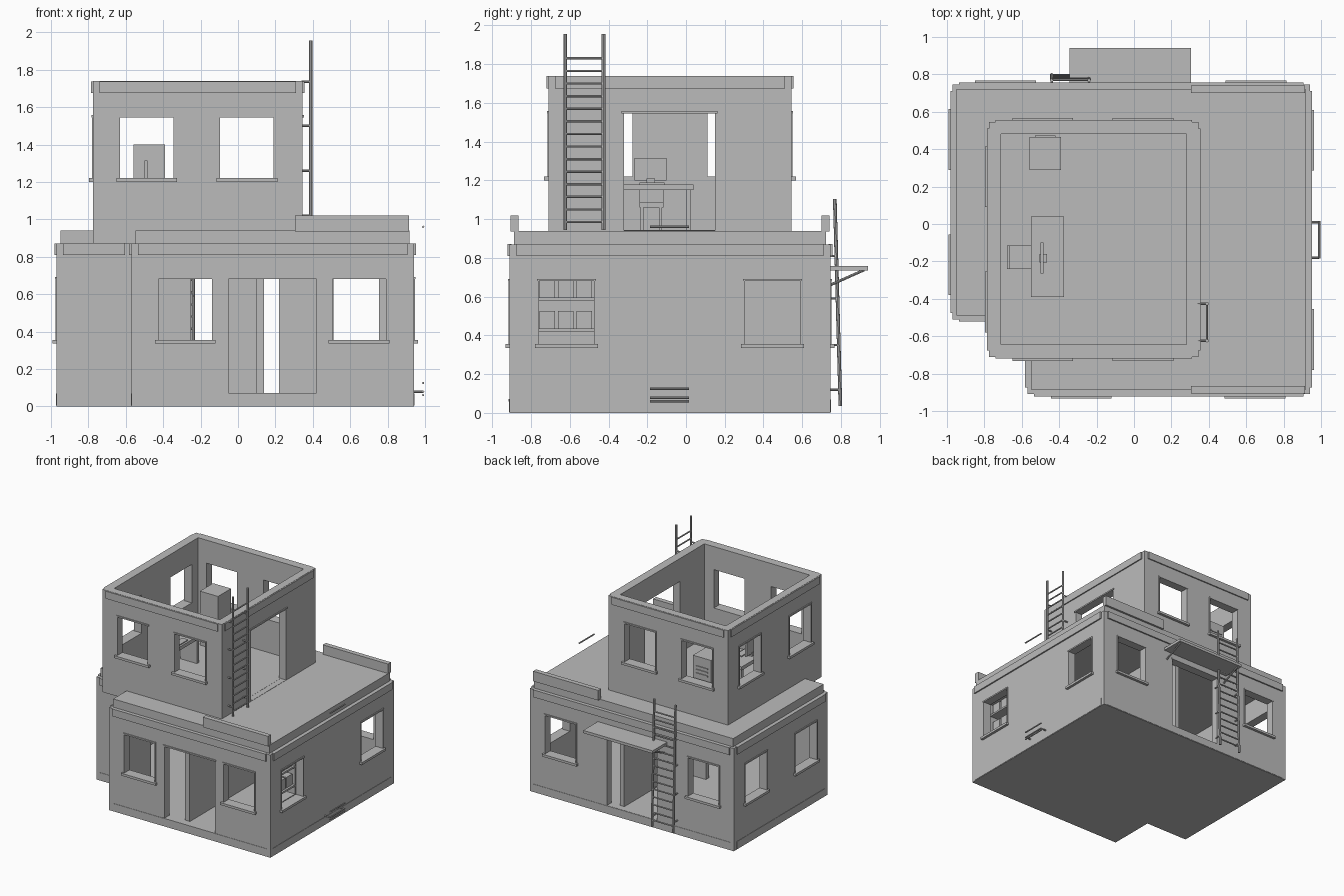
import bpy, bmesh
from mathutils import Vector, Matrix

cube = bpy.data.objects.get("Cube")
if cube:
    bpy.data.objects.remove(cube)

grey = bpy.data.materials.new("plain grey")
grey.use_nodes = True
grey.diffuse_color = (0.5, 0.5, 0.5, 1)
grey.node_tree.nodes["Principled BSDF"].inputs["Base Color"].default_value = grey.diffuse_color


def finish(name, bm):
    bmesh.ops.recalc_face_normals(bm, faces=bm.faces[:])
    mesh = bpy.data.meshes.new(name)
    bm.to_mesh(mesh)
    bm.free()
    mesh.materials.append(grey)
    ob = bpy.data.objects.new(name, mesh)
    bpy.context.collection.objects.link(ob)
    return ob


def add_box(bm, x0, x1, y0, y1, z0, z1):
    lo, hi = Vector((x0, y0, z0)), Vector((x1, y1, z1))
    m = Matrix.Translation((lo + hi) / 2) @ Matrix.Diagonal((hi - lo).to_4d())
    bmesh.ops.create_cube(bm, size=1, matrix=m)


def add_rod(bm, a, b, r=0.006, sides=8):
    a, b = Vector(a), Vector(b)
    m = Matrix.Translation((a + b) / 2) @ (b - a).to_track_quat('Z', 'Y').to_matrix().to_4x4()
    bmesh.ops.create_cone(bm, cap_ends=True, segments=sides, radius1=r, radius2=r,
                          depth=(b - a).length, matrix=m)


def boxes(name, *items):
    bm = bmesh.new()
    for it in items:
        add_box(bm, *it)
    return finish(name, bm)


def offset(poly, t):
    """Inset a counter-clockwise right-angled outline."""
    out = []
    for i, p in enumerate(poly):
        p, a, b = Vector(p), Vector(poly[i - 1]), Vector(poly[(i + 1) % len(poly)])
        d, e = (p - a).normalized(), (b - p).normalized()
        out.append(p + t * Vector((-d.y - e.y, d.x + e.x)))
    return out


def prism(name, poly, z0, z1):
    bm = bmesh.new()
    face = bm.faces.new([bm.verts.new((p[0], p[1], z0)) for p in poly])
    ext = bmesh.ops.extrude_face_region(bm, geom=[face])["geom"]
    bmesh.ops.translate(bm, vec=(0, 0, z1 - z0),
                        verts=[v for v in ext if isinstance(v, bmesh.types.BMVert)])
    return finish(name, bm)


def shell(name, poly, z0, z1, thick, openings):
    """Ring of walls with openings cut through it."""
    bm = bmesh.new()
    rings = [[bm.verts.new((p[0], p[1], z)) for p in q]
             for q, z in ((poly, z0), (poly, z1), (offset(poly, thick), z1), (offset(poly, thick), z0))]
    for k in range(4):
        a, b = rings[k], rings[(k + 1) % 4]
        for i in range(len(a)):
            j = (i + 1) % len(a)
            bm.faces.new((a[i], a[j], b[j], b[i]))
    walls = finish(name, bm)
    cutter = boxes(name + "_cutter", *openings)
    cutter.hide_render = True
    mod = walls.modifiers.new("openings", 'BOOLEAN')
    mod.operation, mod.solver, mod.object = 'DIFFERENCE', 'EXACT', cutter
    bpy.context.view_layer.objects.active = walls
    bpy.ops.object.modifier_apply(modifier=mod.name)
    bpy.data.objects.remove(cutter)


def bands(name, poly, z0, z1, out):
    """Raised strip on every wall, stopping short of the corners."""
    items = []
    for i, p in enumerate(poly):
        a, b = Vector(p), Vector(poly[(i + 1) % len(poly)])
        d = (b - a).normalized()
        n = Vector((d.y, -d.x))
        q, r = a + d * 0.035 - n * 0.01, b - d * 0.035 + n * out
        items.append((min(q.x, r.x), max(q.x, r.x), min(q.y, r.y), max(q.y, r.y), z0, z1))
    boxes(name, *items)


def on_wall(side, pos, u0, u1, w0, w1, z0, z1):
    """Box on a wall: u runs along the wall, w outward from its face."""
    s = 1 if side[0] == '+' else -1
    a, b = sorted((pos + s * w0, pos + s * w1))
    return (a, b, u0, u1, z0, z1) if side[1] == 'x' else (u0, u1, a, b, z0, z1)


def storey(name, poly, z0, z1, faces, windows, doors, zw0, zw1):
    """Walls, window sills and head strips of one floor."""
    cuts, trim = [], []
    for side, u in windows:
        pos = faces[side]
        cuts.append(on_wall(side, pos, u, u + 0.285, -0.15, 0.15, zw0, zw1))
        trim.append(on_wall(side, pos, u - 0.02, u + 0.305, -0.03, 0.022, zw0 - 0.02, zw0))
        trim.append(on_wall(side, pos, u - 0.01, u + 0.295, -0.02, 0.008, zw1, zw1 + 0.012))
        for e in (u - 0.01, u + 0.285):
            trim.append(on_wall(side, pos, e, e + 0.01, -0.02, 0.006, zw0, zw1))
    for side, u, zd in doors:
        pos = faces[side]
        cuts.append(on_wall(side, pos, u, u + 0.47, -0.15, 0.15, zd, zw1))
        trim.append(on_wall(side, pos, u - 0.012, u + 0.482, -0.02, 0.008, zw1, zw1 + 0.012))
    shell(name + "_walls", poly, z0, z1, 0.065, cuts)
    boxes(name + "_window_trim", *trim)


# Ground storey with a cut-out corner
ground = [(-0.97, -0.51), (-0.57, -0.51), (-0.57, -0.91), (0.94, -0.91), (0.94, 0.745), (-0.97, 0.745)]
storey("ground", ground, 0, 0.87, {'-x': -0.97, '+x': 0.94, '-y': -0.91, '+y': 0.745},
       [('-y', -0.425), ('-y', 0.505), ('+y', -0.83), ('+y', 0.51),
        ('-x', -0.36), ('-x', 0.31), ('+x', -0.76), ('+x', 0.305)],
       [('-y', -0.05, 0.07), ('+y', -0.25, 0.07)], 0.355, 0.68)
prism("ground_floor", offset(ground, 0.06), 0, 0.068)
prism("roof_terrace", offset(ground, 0.022), 0.86, 0.94)
bands("ground_cornice", ground, 0.81, 0.872, 0.012)
bands("ground_plinth", ground, 0.004, 0.068, 0.003)
boxes("partition_walls", (0.1, 0.14, -0.85, 0.685, 0.068, 0.865), (-0.13, 0.1, -0.12, -0.08, 0.068, 0.865))
boxes("door_step", (-0.07, 0.43, -0.917, -0.85, 0.06, 0.072))
boxes("parapets", (0.305, 0.915, -0.905, -0.865, 0.935, 1.02), (0.305, 0.915, 0.7, 0.74, 0.935, 1.02))

# Upper storey, open at the top and overhanging the cut-out corner
upper = [(-0.775, -0.71), (0.345, -0.71), (0.345, 0.545), (-0.775, 0.545)]
storey("upper", upper, 0.87, 1.74, {'-x': -0.775, '+x': 0.345, '-y': -0.71, '+y': 0.545},
       [(s, u) for s in ('-y', '+y') for u in (-0.63, -0.095)] + [('-x', -0.56), ('-x', 0.11)],
       [('+x', -0.32, 0.942)], 1.22, 1.545)
prism("upper_floor", offset(upper, 0.05), 0.872, 0.943)
bands("upper_cornice", upper, 1.675, 1.738, 0.01)

# Canopy over the back door
bm = bmesh.new()
add_box(bm, -0.345, 0.305, 0.735, 0.94, 0.735, 0.758)
for x in (-0.32, 0.28):
    add_rod(bm, (x, 0.92, 0.738), (x, 0.745, 0.66), 0.007)
finish("back_canopy", bm)


# Ladders
def ladder(name, foot, top, across, wall, first, count, step, mounts):
    bm = bmesh.new()
    foot, top, across, wall = map(Vector, (foot, top, across, wall))

    def at(z):
        return foot.lerp(top, (z - foot.z) / (top.z - foot.z))
    for s in (-1, 1):
        add_rod(bm, foot + s * across, top + s * across, 0.0095)
        for z in mounts:
            add_rod(bm, at(z) + s * across, at(z) + s * across + wall, 0.006)
    for i in range(count):
        p = at(first + i * step)
        add_rod(bm, p - across, p + across, 0.006)
    finish(name, bm)


ladder("roof_ladder", (0.39, -0.525, 0.945), (0.39, -0.525, 1.955), (0, 0.099, 0), (-0.05, 0, 0),
       0.985, 14, 0.065, (1.02, 1.26, 1.5, 1.735))
ladder("back_ladder", (-0.34, 0.797, 0.035), (-0.34, 0.768, 1.105), (0.1, 0, 0), (0, -0.05, 0),
       0.09, 15, 0.065, (0.12, 0.35, 0.59, 0.81))

# Step irons on the left wall
bm = bmesh.new()
for z in (0.06, 0.078, 0.125, 0.96):
    add_rod(bm, (0.99, -0.185, z), (0.99, 0.015, z), 0.006)
for y in (-0.18, 0.01):
    add_rod(bm, (0.93, y, 0.078), (0.99, y, 0.078), 0.006)
finish("step_irons", bm)

# Desk, screen, keyboard, chair and cabinet upstairs
boxes("desk", (-0.55, -0.375, -0.39, 0.04, 1.15, 1.18),
      (-0.54, -0.385, -0.38, -0.355, 0.94, 1.15), (-0.54, -0.385, 0.0, 0.025, 0.94, 1.15))
boxes("screen", (-0.5, -0.485, -0.265, -0.1, 1.2, 1.315), (-0.505, -0.465, -0.205, -0.16, 1.18, 1.21))
boxes("keyboard", (-0.445, -0.39, -0.24, -0.11, 1.18, 1.188))
legs = [(x, x + 0.015, y, y + 0.015, 0.94, 1.06) for x in (-0.67, -0.565) for y in (-0.235, -0.14)]
boxes("chair", (-0.68, -0.545, -0.24, -0.115, 1.06, 1.085), (-0.68, -0.665, -0.24, -0.115, 1.085, 1.16), *legs)
boxes("cabinet", (-0.56, -0.39, 0.29, 0.465, 0.94, 1.4))
boxes("cabinet_vents", *[(-0.53, -0.42, 0.465, 0.472, z, z + 0.012) for z in (1.25, 1.28, 1.31)])

# Bookcase with boxes downstairs
shelves = [(0.76, 0.868, -0.78, -0.46, z, z + 0.015) for z in (0.07, 0.21, 0.34, 0.42, 0.58, 0.69)]
sides = [(0.76, 0.868, y, y + 0.015, 0.07, 0.7) for y in (-0.785, -0.475)]
goods = [(0.78, 0.85, y, y + 0.08, z, z + h) for z, h in ((0.435, 0.09), (0.595, 0.09))
         for y in (-0.755, -0.66, -0.565)]
boxes("bookcase", (0.755, 0.765, -0.785, -0.46, 0.07, 0.705), *(shelves + sides + goods))
